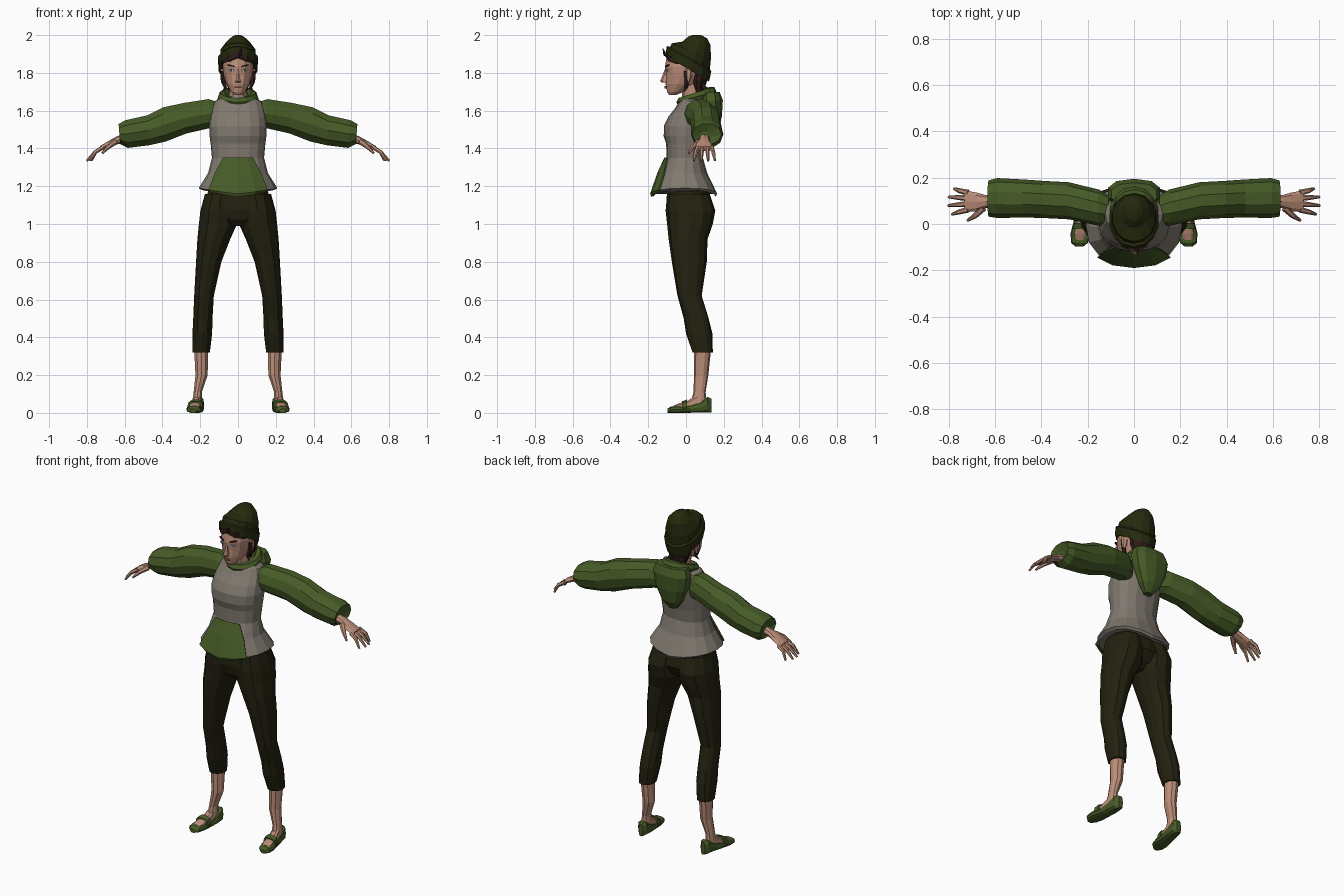
import bpy, bmesh, math
from mathutils import Vector

if "Cube" in bpy.data.objects:
    bpy.data.objects.remove(bpy.data.objects["Cube"])

def material(name, rgb):
    m = bpy.data.materials.new(name)
    m.diffuse_color = (*rgb, 1)
    m.use_nodes = True
    m.node_tree.nodes["Principled BSDF"].inputs["Base Color"].default_value = m.diffuse_color
    return m

GREEN = material("moss green", (0.062, 0.105, 0.020))
GREY = material("warm grey", (0.215, 0.190, 0.160))
PANTS = material("dark olive brown", (0.017, 0.015, 0.005))
HAT = material("dark olive", (0.018, 0.023, 0.004))
SKIN = material("skin", (0.50, 0.27, 0.19))
HAIR = material("dark brown", (0.030, 0.013, 0.010))
EYE = material("eye white", (0.50, 0.52, 0.58))
IRIS = material("iris blue", (0.05, 0.09, 0.16))
LIP = material("lips", (0.28, 0.11, 0.09))

def finish(name, bm, mat, mirror=False):
    bmesh.ops.recalc_face_normals(bm, faces=bm.faces)
    me = bpy.data.meshes.new(name)
    bm.to_mesh(me)
    bm.free()
    me.materials.append(mat)
    ob = bpy.data.objects.new(name, me)
    bpy.context.collection.objects.link(ob)
    if mirror:
        ob.modifiers.new("mirror", 'MIRROR').use_mirror_merge = False
    return ob

def loft(name, rings, mat, mirror=False, closed=True, caps=True):
    """Skin a list of point rings."""
    bm = bmesh.new()
    rows = [[bm.verts.new(p) for p in r] for r in rings]
    n = len(rows[0])
    for a, b in zip(rows, rows[1:]):
        for i in range(n if closed else n - 1):
            j = (i + 1) % n
            bm.faces.new((a[i], a[j], b[j], b[i]))
    if closed and caps:
        bm.faces.new(rows[0])
        bm.faces.new(rows[-1])
    return finish(name, bm, mat, mirror)

def pw(v, e):
    return math.copysign(abs(v) ** e, v)

def flat_pt(z, rx, yf, yb, a, cx=0, e=1.0, lift=0, tilt=0):
    """Point at angle a (0 = front) on a level section from yf to yb."""
    ym, h = (yf + yb) / 2, (yb - yf) / 2
    y = ym - h * pw(math.cos(a), e)
    return Vector((cx + rx * pw(math.sin(a), e), y, z + lift * abs(math.sin(a)) + tilt * (y - ym)))

def level(z, rx, yf, yb, n=12, **k):
    return [flat_pt(z, rx, yf, yb, 2 * math.pi * i / n, **k) for i in range(n)]

def section(x, y, z, ry, rz, n=10):
    """Upright section across the x axis, for arms."""
    return [(x + 0.08 * rz * math.sin(t), y + ry * math.cos(t), z + rz * math.sin(t))
            for t in (2 * math.pi * i / n for i in range(n))]

def tube(name, path, radii, mat, n=6, mirror=True):
    """Round tube through points, tapering to the last radius."""
    pts = [Vector(p) for p in path]
    rings = []
    for i, p in enumerate(pts):
        d = (pts[min(i + 1, len(pts) - 1)] - pts[max(i - 1, 0)]).normalized()
        u = d.cross(Vector((0, 0, 1)) if abs(d.z) < 0.9 else Vector((0, 1, 0))).normalized()
        v = d.cross(u)
        rings.append([p + radii[i] * (math.cos(t) * u + math.sin(t) * v)
                      for t in (2 * math.pi * k / n for k in range(n))])
    return loft(name, rings, mat, mirror)

def plate(name, loc, size, mat, yaw=0, roll=0, mirror=True):
    """Thin lens-shaped face detail."""
    bm = bmesh.new()
    bmesh.ops.create_cone(bm, cap_ends=True, segments=6, radius1=0.5, radius2=0.5, depth=1)
    for v in bm.verts:
        p = Vector((v.co.x * size[0], v.co.z * size[1], v.co.y * size[2]))
        p = Vector((p.x * math.cos(roll) - p.z * math.sin(roll), p.y, p.x * math.sin(roll) + p.z * math.cos(roll)))
        v.co = Vector((p.x * math.cos(yaw) - p.y * math.sin(yaw),
                       p.x * math.sin(yaw) + p.y * math.cos(yaw), p.z)) + Vector(loc)
    return finish(name, bm, mat, mirror)

# Torso: flared hem, narrow waist, bust, shoulders (z, rx, front, back, hem lift)
torso = [(1.145, .192, -.172, .158, .035), (1.16, .208, -.178, .165, .03), (1.27, .158, -.14, .112, 0),
         (1.35, .138, -.103, .09, 0), (1.425, .145, -.105, .10, 0), (1.465, .15, -.118, .11, 0),
         (1.52, .153, -.117, .122, 0), (1.57, .148, -.092, .128, 0), (1.61, .14, -.06, .128, 0),
         (1.65, .125, -.035, .12, 0), (1.675, .075, -.02, .105, 0)]
loft("hooded_top_body", [level(z, rx, f, b, 16, e=.88, lift=l) for z, rx, f, b, l in torso], GREY)

# Front pocket: a patch following the torso, narrower at the top
rows = []
for (z, rx, f, b, l), w in zip(torso[:4], (.98, .98, 1.0, .68)):
    rows.append([flat_pt(z, rx + .006, f - .008, b, w * math.radians(22.5 * k), e=.88, lift=l) for k in range(-2, 3)])
pocket = loft("front_pocket", rows, GREEN, closed=False)
s = pocket.modifiers.new("thick", 'SOLIDIFY')
s.thickness, s.offset = .008, 0

# Collar ring round the neck, low at the front
bm_rings = []
for i in range(14):
    a = 2 * math.pi * i / 14
    c, sn = math.cos(a), math.sin(a)
    zc = 1.645 + .035 * (1 - c) / 1.2
    bm_rings.append([((.082 + .024 * math.cos(t)) * sn, .055 - (.082 + .024 * math.cos(t)) * c,
                      zc + .026 * math.sin(t)) for t in (math.pi * k / 3 for k in range(6))])
loft("collar", bm_rings + bm_rings[:1], GREEN, caps=False)

# Hood hanging on the back, tapering to a point
hood = [(1.44, .025, .10, .14), (1.49, .065, .09, .172), (1.57, .10, .08, .19), (1.655, .116, .07, .195),
        (1.70, .10, .08, .178)]
loft("hood", [level(z, rx, f, b, 10, e=.8) for z, rx, f, b in hood], GREEN)

# Sleeves with puffed cuffs
sleeve = [(.105, .06, 1.575, .06, .075), (.15, .07, 1.585, .078, .08), (.28, .10, 1.56, .08, .085),
          (.39, .106, 1.527, .08, .095), (.475, .11, 1.496, .082, .083), (.59, .112, 1.476, .086, .077),
          (.628, .11, 1.476, .078, .056), (.61, .10, 1.46, .035, .03)]
loft("sleeve", [section(*r) for r in sleeve], GREEN, True)

# Hands
palm = [(.58, .097, 1.46, .03, .026), (.64, .097, 1.443, .028, .021), (.68, .095, 1.424, .041, .018),
        (.73, .098, 1.399, .046, .013)]
loft("palm", [section(*r, n=8) for r in palm], SKIN, True)
for label, y0, y1, x1 in (("index", .062, .042, .785), ("middle", .087, .08, .802),
                          ("ring", .111, .117, .80), ("little", .135, .153, .776)):
    tube(label + "_finger", [(.715, y0, 1.405), (.755, (y0 + y1) / 2, 1.381), (x1, y1, 1.335)],
         (.013, .011, .006), SKIN)
tube("thumb", [(.65, .07, 1.434), (.685, .036, 1.41), (.718, .015, 1.375)], (.016, .012, .006), SKIN)

# Trousers: hips and cropped legs (z, centre x, rx, front, back)
hips = [(1.18, .16, -.10, .115), (1.08, .188, -.106, .135), (1.025, .16, -.092, .105), (.99, .06, -.06, .06)]
loft("trouser_hips", [level(z, rx, f, b, 14, e=.9) for z, rx, f, b in hips], PANTS)
leg = [(1.16, .09, .085, -.10, .125), (1.07, .102, .097, -.108, .155), (1.0, .106, .101, -.10, .142),
       (.92, .128, .087, -.092, .114), (.8, .155, .067, -.075, .11), (.62, .18, .052, -.045, .083),
       (.5, .186, .051, -.012, .12), (.42, .189, .052, .0, .14), (.32, .195, .046, .035, .142)]
loft("trouser_leg", [level(z, rx, f, b, 12, cx=cx, e=.92) for z, cx, rx, f, b in leg], PANTS, True)

# Lower legs, feet and shoes
shin = [(.34, .195, .039, .044, .133), (.2, .193, .034, .042, .118), (.11, .213, .023, .04, .104),
        (.04, .217, .027, .02, .11)]
loft("shin", [level(z, rx, f, b, 10, cx=cx) for z, cx, rx, f, b in shin], SKIN, True)

def along_y(name, rows, mat):
    rings = [[(cx + rx * pw(math.cos(t), .7), y, zt / 2 + zt / 2 * pw(math.sin(t), .7))
              for t in (2 * math.pi * k / 10 for k in range(10))] for y, cx, rx, zt in rows]
    loft(name, rings, mat, True)

along_y("shoe", [(-.098, .236, .016, .022), (-.082, .235, .036, .034), (-.04, .23, .044, .038),
                 (.02, .221, .037, .04), (.07, .214, .035, .058), (.115, .21, .031, .086),
                 (.136, .208, .014, .075)], GREEN)
along_y("foot", [(-.068, .233, .022, .038), (-.04, .229, .032, .05), (.01, .222, .028, .066),
                 (.06, .216, .025, .10)], SKIN)
along_y("shoe_strap", [(-.022, .227, .042, .062), (.004, .223, .039, .072)], GREEN)

# Head and neck
loft("neck", [level(z, rx, f, b, 10) for z, rx, f, b in ((1.60, .058, -.02, .10), (1.68, .047, -.02, .085),
                                                       (1.78, .047, -.03, .08))], SKIN)
head = [(1.684, .020, -.09, -.05), (1.70, .038, -.10, -.01), (1.74, .062, -.108, .06), (1.785, .077, -.107, .10),
        (1.83, .083, -.112, .11), (1.90, .078, -.10, .11)]
loft("head", [level(z, rx, f, b, 14) for z, rx, f, b in head], SKIN)
nose = [(1.748, .014, -.128, -.09), (1.757, .016, -.137, -.09), (1.785, .009, -.125, -.09), (1.82, .007, -.112, -.09)]
loft("nose", [level(z, rx, f, b, 6) for z, rx, f, b in nose], SKIN)
loft("ear", [level(z, rx, f, b, 6, cx=.08) for z, rx, f, b in
             ((1.75, .008, .0, .02), (1.79, .016, -.005, .035), (1.82, .014, -.005, .035))], SKIN, True)
plate("eye", (.036, -.1, 1.815), (.034, .008, .013), EYE, .35, .1)
plate("iris", (.035, -.102, 1.815), (.012, .009, .012), IRIS, .35)
plate("eyebrow", (.038, -.1, 1.838), (.046, .009, .009), HAIR, .38, .2)
plate("mouth", (0, -.108, 1.724), (.042, .009, .011), LIP, mirror=False)

# Hair: back of the head, fringe and loose tufts
loft("back_hair", [level(z, rx, f, b, 10) for z, rx, f, b in
                   ((1.67, .035, .05, .088), (1.72, .055, .03, .10), (1.76, .078, .025, .112),
                    (1.86, .088, .02, .118))], HAIR)
loft("fringe", [level(z, rx, f, b, 10, lift=-.04) for z, rx, f, b in
                ((1.885, .086, -.108, .05), (1.915, .088, -.112, .05))], HAIR)
tube("forelock", [(.0, -.08, 1.89), (.012, -.112, 1.90), (.02, -.122, 1.928)], (.016, .011, .002), HAIR, 5, False)
tube("side_lock", [(.082, .0, 1.81), (.078, .005, 1.755), (.066, .0, 1.72), (.082, -.01, 1.70)],
     (.012, .013, .009, .002), HAIR, 5)
tube("nape_tuft", [(.03, .08, 1.745), (.04, .10, 1.715), (.045, .13, 1.715)], (.02, .015, .002), HAIR, 5)

# Knitted hat: folded brim tilted down at the back, crown leaning back
brim = [(1.825, .092, -.095, .112, -.6), (1.822, .105, -.106, .122, -.6), (1.872, .108, -.104, .134, -.55),
        (1.882, .100, -.096, .126, -.55)]
loft("hat_brim", [level(z, rx, f, b, 14, tilt=t) for z, rx, f, b, t in brim], HAT)
crown = [(1.86, .098, -.094, .124, -.55), (1.915, .095, -.075, .132, -.4), (1.957, .068, -.018, .13, -.12),
         (1.988, .036, .012, .112, -.1), (2.0, .014, .035, .08, 0)]
loft("hat_crown", [level(z, rx, f, b, 14, tilt=t) for z, rx, f, b, t in crown], HAT)
